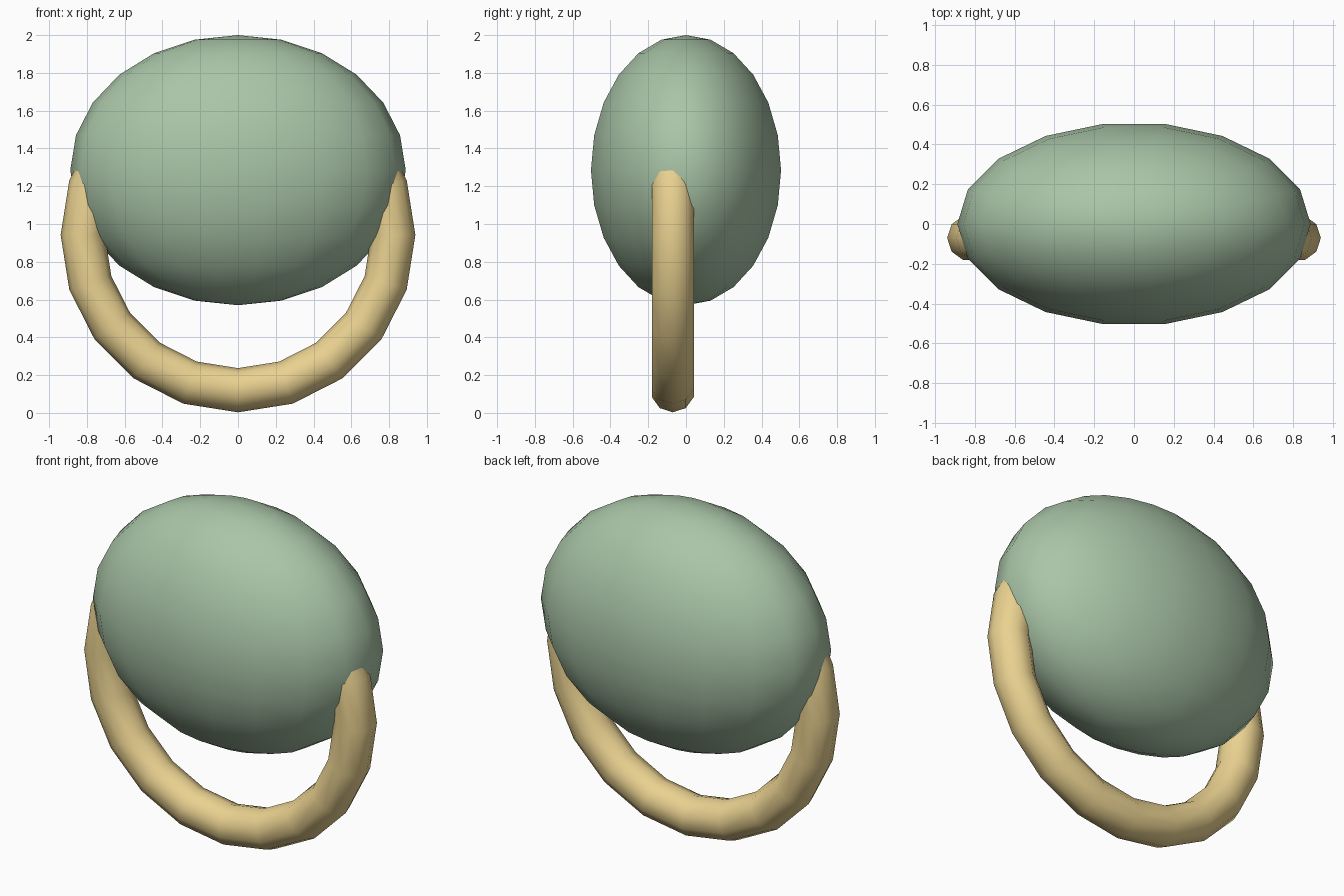
import bpy
from math import pi
from mathutils import Matrix

if "Cube" in bpy.data.objects:
    bpy.data.objects.remove(bpy.data.objects["Cube"])


def finish(obj, name, color):
    obj.name = name
    obj.data.name = name
    mat = bpy.data.materials.new(name + "_color")
    mat.diffuse_color = color
    mat.use_nodes = True
    mat.node_tree.nodes["Principled BSDF"].inputs["Base Color"].default_value = mat.diffuse_color
    obj.data.materials.append(mat)
    bpy.ops.object.transform_apply(location=False, rotation=True, scale=True)
    bpy.ops.object.shade_smooth()


# Flattened egg-shaped body, with a column of vertices on the x axis
bpy.ops.mesh.primitive_uv_sphere_add(segments=18, ring_count=12, radius=1,
                                     location=(0, 0, 1.285))
body = bpy.context.object
body.data.transform(Matrix.Rotation(pi / 2, 4, 'Z'))
body.scale = (0.888, 0.511, 0.715)
finish(body, "body", (0.40, 0.56, 0.39, 1))

# Upright ring whose upper half sinks into the body
bpy.ops.mesh.primitive_torus_add(major_segments=20, minor_segments=10,
                                 major_radius=0.822, minor_radius=0.117,
                                 location=(0, -0.07, 0.942),
                                 rotation=(pi / 2, 0, 0))
finish(bpy.context.object, "ring", (0.82, 0.64, 0.28, 1))
